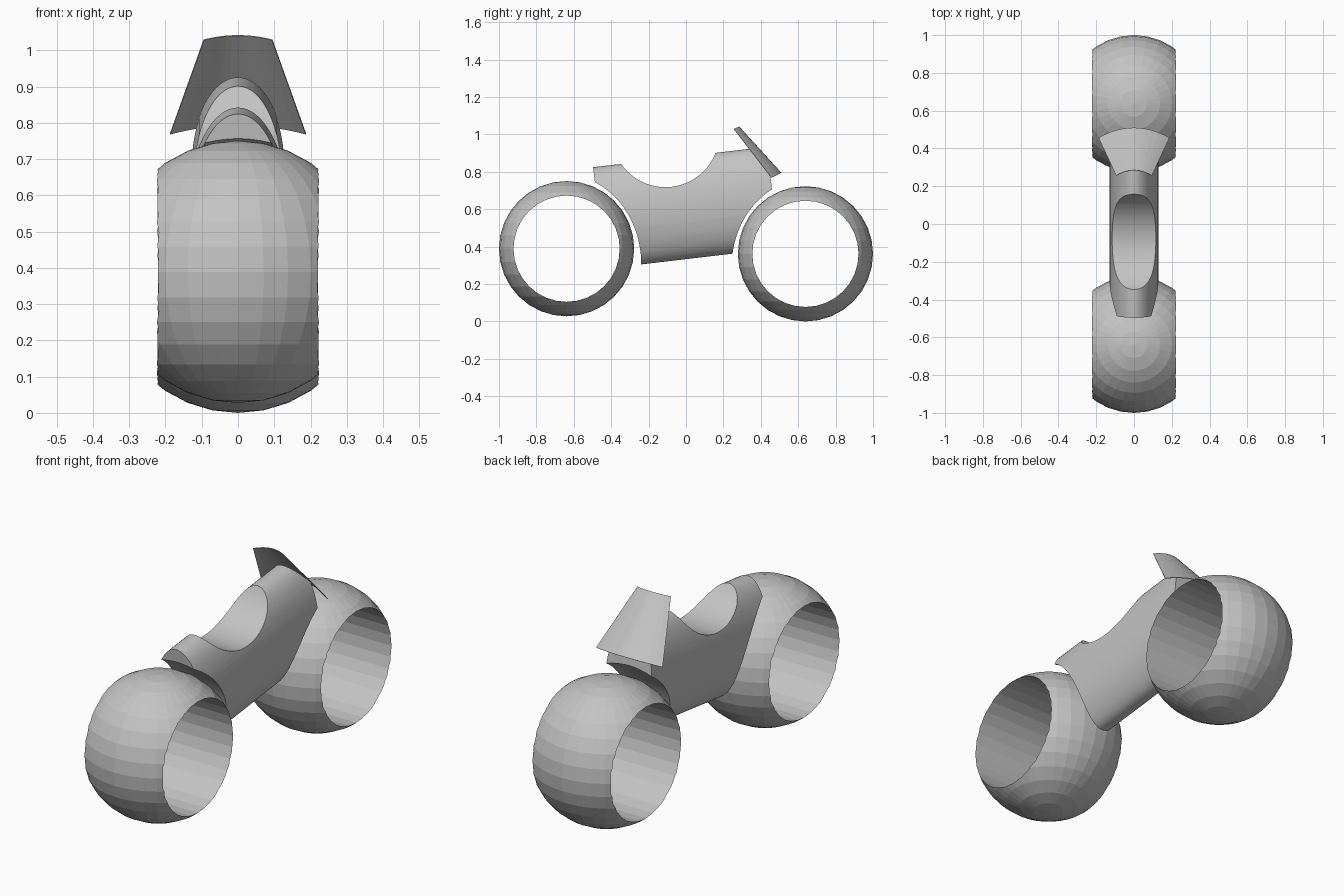
import bpy, bmesh, math
from mathutils import Vector

if "Cube" in bpy.data.objects:
    bpy.data.objects.remove(bpy.data.objects["Cube"])

grey = bpy.data.materials.new("plain grey")
grey.diffuse_color = (0.55, 0.55, 0.55, 1)
grey.use_nodes = True
grey.node_tree.nodes["Principled BSDF"].inputs["Base Color"].default_value = grey.diffuse_color


def finish(obj, name):
    obj.name = name
    obj.data.materials.clear()
    obj.data.materials.append(grey)
    return obj


def cut(obj, cutter):
    """Subtract cutter from obj, then remove the cutter."""
    cutter.hide_render = True
    mod = obj.modifiers.new("cut", 'BOOLEAN')
    mod.operation, mod.solver, mod.object = 'DIFFERENCE', 'EXACT', cutter
    bpy.context.view_layer.objects.active = obj
    bpy.ops.object.modifier_apply(modifier=mod.name)
    bpy.data.objects.remove(cutter)


def sphere(loc, r, seg, rings):
    bpy.ops.mesh.primitive_uv_sphere_add(segments=seg, ring_count=rings, radius=r, location=loc)
    return bpy.context.object


def cross_cylinder(y, z, r, seg, depth=1.0):
    """Cylinder lying along x."""
    bpy.ops.mesh.primitive_cylinder_add(vertices=seg, radius=r, depth=depth,
                                        location=(0, y, z), rotation=(0, math.pi / 2, 0))
    return bpy.context.object


# wheels: spheres bored through sideways
R = 0.3615
for name, y, z in (("front_wheel", -0.6385, 0.389), ("rear_wheel", 0.6385, R)):
    wheel = finish(sphere((0, y, z), R, 32, 16), name)
    cut(wheel, cross_cylinder(y, z, 0.284, 32))

# body: tilted oval tube
tilt = math.radians(6.7)
bpy.ops.mesh.primitive_cylinder_add(vertices=64, radius=1, depth=2, rotation=(math.pi / 2, 0, 0))
body = finish(bpy.context.object, "body")
bpy.ops.object.transform_apply(location=False, rotation=True, scale=False)
body.scale = (0.129, 0.468, 0.273)
body.rotation_euler = (tilt, 0, 0)
body.location = (0, 0, 0.608)
bpy.ops.object.transform_apply(location=True, rotation=True, scale=True)
# wheel recesses and the seat scoop
cut(body, sphere((0, -0.655, 0.37), 0.421, 64, 32))
cut(body, sphere((0, 0.668, 0.365), 0.42, 64, 32))
cut(body, cross_cylinder(-0.11, 1.006, 0.288, 96))
# slanted end behind the shield
top, low = Vector((0, 0.285, 1.042)), Vector((0, 0.51, 0.795))
slope = (low - top).normalized()
normal = Vector((0, -slope.z, slope.y))
bm = bmesh.new()
bm.from_mesh(body.data)
res = bmesh.ops.bisect_plane(bm, geom=bm.verts[:] + bm.edges[:] + bm.faces[:],
                             plane_co=top - normal * 0.02, plane_no=normal, clear_outer=True)
rim = [e for e in res["geom_cut"] if isinstance(e, bmesh.types.BMEdge)]
bmesh.ops.holes_fill(bm, edges=rim)
bm.to_mesh(body.data)
bm.free()
bpy.ops.object.select_all(action='DESELECT')
body.select_set(True)
bpy.context.view_layer.objects.active = body
bpy.ops.object.shade_smooth_by_angle(angle=math.radians(30))

# shield: thin curved plate, flaring toward its lower edge
bm = bmesh.new()
n = 12
rows = []
for centre, half, sag in ((top, 0.095, Vector((0, -0.028, -0.012))),
                          (low, 0.188, Vector((0, -0.053, -0.025)))):
    row = []
    for i in range(n + 1):
        t = 2 * i / n - 1
        row.append(bm.verts.new(centre + sag * t * t + Vector((half * t, 0, 0))))
    rows.append(row)
for i in range(n):
    bm.faces.new((rows[0][i], rows[1][i], rows[1][i + 1], rows[0][i + 1]))
bmesh.ops.recalc_face_normals(bm, faces=bm.faces[:])
mesh = bpy.data.meshes.new("shield")
bm.to_mesh(mesh)
bm.free()
shield = finish(bpy.data.objects.new("shield", mesh), "shield")
bpy.context.collection.objects.link(shield)
plate = shield.modifiers.new("thickness", 'SOLIDIFY')
plate.thickness = 0.003
